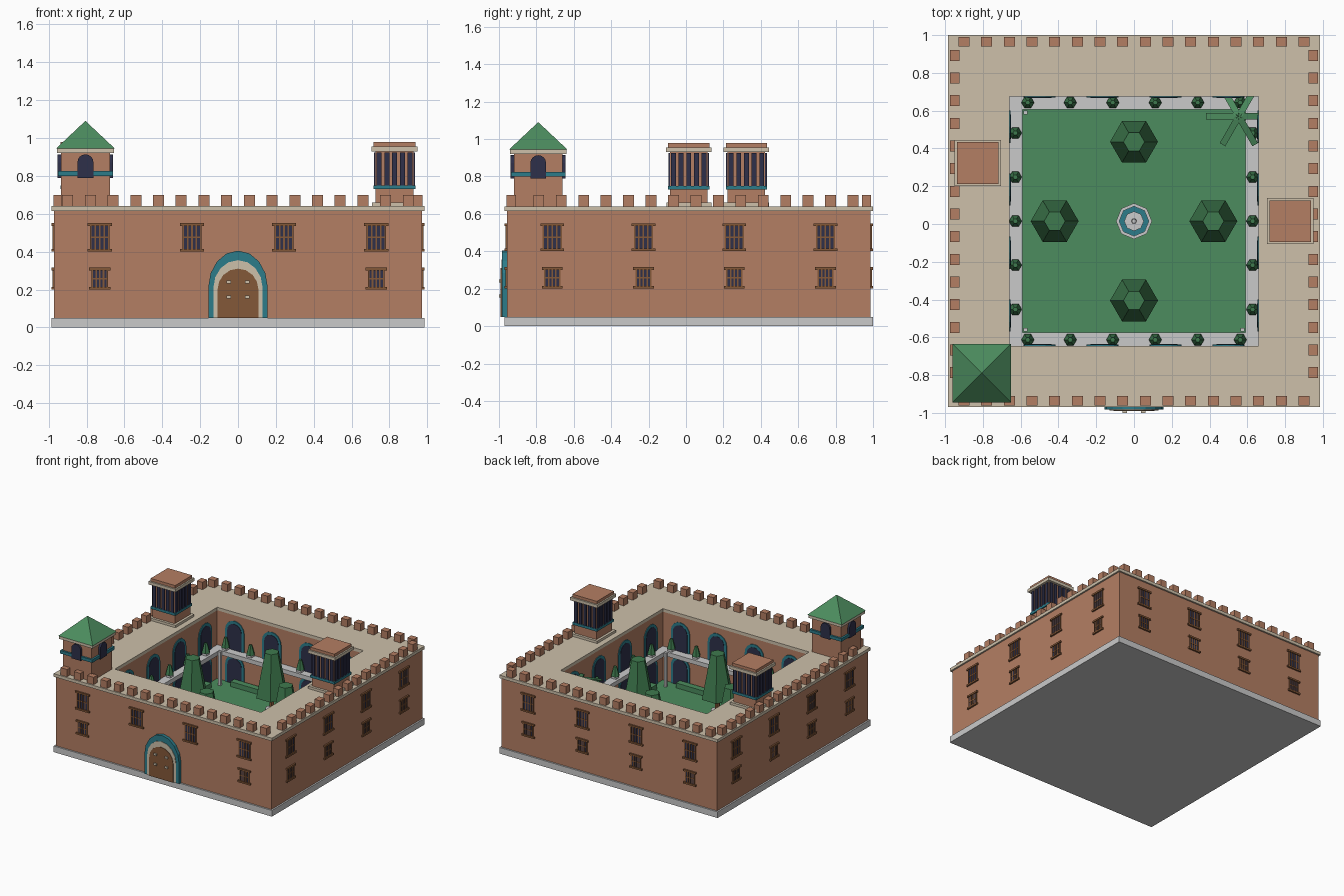
import bpy, bmesh, math
from mathutils import Matrix, Vector

if "Cube" in bpy.data.objects:
    bpy.data.objects.remove(bpy.data.objects["Cube"])

CY = 0.015                                   # the door studs stick out, so the building sits slightly back


def material(name, r, g, b):
    m = bpy.data.materials.new(name)
    lin = lambda c: ((c / 255 + 0.055) / 1.055) ** 2.4
    m.diffuse_color = (lin(r), lin(g), lin(b), 1)
    m.use_nodes = True
    m.node_tree.nodes["Principled BSDF"].inputs["Base Color"].default_value = m.diffuse_color
    return m


BRICK = material("terracotta", 180, 126, 99)
TAN = material("tan stone", 205, 192, 170)
GREY = material("pale grey stone", 202, 202, 202)
GRASS = material("grass green", 76, 140, 94)
LEAF = material("leaf green", 62, 122, 78)
TEAL = material("teal tile", 44, 124, 138)
NAVY = material("dark glass", 46, 48, 74)
WOOD = material("brown wood", 132, 88, 56)


def T(x, y, z=0):
    return Matrix.Translation((x, y, z))


def turn(k):
    return Matrix.Rotation(k * math.pi / 2, 4, 'Z')


class Part:
    """Collects simple solids into one named, single-colour object."""

    def __init__(self, name, mat):
        self.name, self.mat, self.bm = name, mat, bmesh.new()

    def box(self, x0, x1, y0, y1, z0, z1, M=Matrix()):
        S = Matrix.Diagonal((x1 - x0, y1 - y0, z1 - z0, 1))
        bmesh.ops.create_cube(self.bm, size=1, matrix=M @ T((x0 + x1) / 2, (y0 + y1) / 2, (z0 + z1) / 2) @ S)

    def block(self, half, z0, z1, M=Matrix()):
        self.box(-half, half, -half, half, z0, z1, M)

    def loft(self, rings, n, M=Matrix(), rot=0.0):
        """n-sided stack of (radius, z) rings, capped at both ends."""
        loops = []
        for r, z in rings:
            loops.append([self.bm.verts.new(M @ Vector((r * math.cos(rot + 2 * math.pi * i / n),
                          r * math.sin(rot + 2 * math.pi * i / n), z))) for i in range(n)])
        for a, b in zip(loops, loops[1:]):
            for i in range(n):
                j = (i + 1) % n
                self.bm.faces.new((a[i], a[j], b[j], b[i]))
        self.bm.faces.new(loops[0])
        self.bm.faces.new(loops[-1])

    def frame(self, outer, inner, z0, z1):
        """Square ring."""
        c = [(-1, -1), (1, -1), (1, 1), (-1, 1)]
        L = [[self.bm.verts.new((h * x, h * y, z)) for x, y in c]
             for h, z in ((outer, z0), (outer, z1), (inner, z1), (inner, z0))]
        for a, b in zip(L, L[1:] + L[:1]):
            for i in range(4):
                j = (i + 1) % 4
                self.bm.faces.new((a[i], a[j], b[j], b[i]))

    def arch(self, half, z0, spring, rise, y_back, y_front, M=Matrix(), n=8):
        """Arched plate facing -y."""
        pts = [(-half, z0), (half, z0)]
        pts += [(half * math.cos(math.pi * i / n), spring + rise * math.sin(math.pi * i / n)) for i in range(n + 1)]
        a = [self.bm.verts.new(M @ Vector((x, y_front, z))) for x, z in pts]
        b = [self.bm.verts.new(M @ Vector((x, y_back, z))) for x, z in pts]
        self.bm.faces.new(a)
        self.bm.faces.new(b)
        for i in range(len(pts)):
            j = (i + 1) % len(pts)
            self.bm.faces.new((a[i], a[j], b[j], b[i]))

    def done(self):
        bmesh.ops.recalc_face_normals(self.bm, faces=self.bm.faces)
        me = bpy.data.meshes.new(self.name)
        self.bm.to_mesh(me)
        self.bm.free()
        me.materials.append(self.mat)
        ob = bpy.data.objects.new(self.name, me)
        ob.location.y = CY
        bpy.context.collection.objects.link(ob)


parts = []


def part(name, mat):
    parts.append(Part(name, mat))
    return parts[-1]


# Main building
W, COURT = 0.972, 0.66
part("plinth", GREY).block(0.985, 0, 0.05)
part("walls", BRICK).frame(W, COURT, 0.05, 0.615)
part("roof_terrace", TAN).frame(0.985, COURT, 0.615, 0.64)

# Battlements
mer = part("battlements", BRICK)
for s in (-1, 1):
    for i in range(16):
        mer.box(-0.029, 0.029, -0.025, 0.025, 0.64, 0.70, T(-0.9 + 0.12 * i, s * 0.95))
    for i in range(15):
        mer.box(-0.025, 0.025, -0.029, 0.029, 0.64, 0.70, T(s * 0.95, -0.802 + 0.12 * i))

# Outer windows: glass, bars, lintel and sill
glass, bars = part("window_glass", NAVY), part("window_bars", WOOD)


def window(M, w, z0, z1):
    glass.box(-w, w, -W - 0.004, -W, z0, z1, M)
    for z, h in ((z0, 0.007), (z1, 0.007)):
        bars.box(-w - 0.014, w + 0.014, -W - 0.013, -W, z - h, z + h, M)
    for i in range(-2, 3):
        x = i * (w - 0.003) / 2
        bars.box(x - 0.004, x + 0.004, -W - 0.008, -W, z0, z1, M)
    zm = (z0 + z1) / 2
    bars.box(-w, w, -W - 0.007, -W, zm - 0.004, zm + 0.004, M)


for k in range(4):
    for x in (-0.73, -0.243, 0.243, 0.73):
        window(turn(k) @ T(x, 0), 0.05, 0.408, 0.543)
        if k or abs(x) > 0.5:
            window(turn(k) @ T(x, 0), 0.042, 0.207, 0.308)

# Entrance
part("gate_tile_arch", TEAL).arch(0.157, 0.05, 0.21, 0.195, -W, -0.998)
part("gate_stone_arch", TAN).arch(0.13, 0.05, 0.21, 0.145, -W, -1.002)
part("gate_door", WOOD).arch(0.108, 0.05, 0.20, 0.11, -W, -1.006)
stud = part("gate_studs", TAN)
for x in (-0.05, 0.05):
    for z in (0.16, 0.24):
        stud.box(x - 0.012, x + 0.012, -1.015, -1.0, z - 0.008, z + 0.008)

# Courtyard lawn, gallery, arcades and hedges
part("lawn", GRASS).block(COURT, 0.05, 0.06)
part("gallery_floor", GREY).frame(COURT, 0.59, 0.30, 0.335)
posts = part("gallery_posts", GREY)
tile, void, hedge = part("arcade_tile", TEAL), part("arcade_openings", NAVY), part("hedges", GRASS)
for k in range(4):
    M = turn(k)
    posts.box(0.565, 0.585, 0.565, 0.585, 0.06, 0.335, M)
    hedge.box(-0.5, 0.5, 0.60, 0.65, 0.06, 0.10, M)
    for x in (-0.5, -0.167, 0.167, 0.5):
        for z0, sp in ((0.335, 0.485), (0.06, 0.205)):
            A = M @ T(x, 0)
            tile.arch(0.085, z0, sp, 0.085, COURT, COURT - 0.006, A)
            void.arch(0.064, z0, sp, 0.062, COURT, COURT - 0.009, A)

# Potted shrubs on the gallery
shrub, pot = part("gallery_shrubs", LEAF), part("shrub_pots", GREY)
spots = [(x, s * 0.628) for s in (-1, 1) for x in (-0.5625, -0.3375, -0.1125, 0.1125, 0.3375, 0.5625)]
spots += [(s * 0.628, y) for s in (-1, 1) for y in (-0.467, -0.233, 0, 0.233, 0.467)]
for x, y in spots:
    pot.box(-0.02, 0.02, -0.02, 0.02, 0.335, 0.358, T(x, y))
    shrub.loft([(0.034, 0.355), (0.013, 0.43)], 6, T(x, y))

# Courtyard trees
crown, trunk, tub = part("tree_crowns", LEAF), part("tree_trunks", WOOD), part("tree_tubs", GREY)
for k in range(4):
    M = T(*(turn(k) @ Vector((0.42, 0, 0))).xy)
    crown.loft([(0.127, 0.19), (0.056, 0.545)], 6, M)
    trunk.loft([(0.02, 0.06), (0.02, 0.2)], 6, M)
    tub.loft([(0.045, 0.06), (0.05, 0.085)], 8, M)

# Palm in the back right corner
P = T(0.555, 0.555)
part("palm_trunk", WOOD).loft([(0.022, 0.06), (0.014, 0.57)], 6, P)
frond = part("palm_fronds", GRASS)
for i in range(6):
    M = P @ T(0, 0, 0.57) @ Matrix.Rotation(i * math.pi / 3, 4, 'Z') @ Matrix.Rotation(0.3, 4, 'Y')
    frond.box(0.0, 0.18, -0.017, 0.017, -0.004, 0.004, M)

# Fountain
part("fountain_basin", GREY).loft([(0.095, 0.06), (0.095, 0.11), (0.078, 0.11), (0.078, 0.095)], 8)
part("fountain_water", TEAL).loft([(0.078, 0.09), (0.078, 0.1)], 8)
part("fountain_bowl", GREY).loft([(0.02, 0.09), (0.02, 0.15), (0.052, 0.175), (0.052, 0.185),
                                  (0.014, 0.186), (0.012, 0.22)], 8)

# Bell tower with pyramid roof
B = T(-0.806, -0.805)
part("bell_tower", BRICK).block(0.13, 0.63, 0.925, B)
part("bell_tower_band", TEAL).block(0.145, 0.80, 0.825, B)
part("bell_tower_cornice", TAN).block(0.15, 0.92, 0.945, B)
part("bell_tower_roof", GRASS).loft([(0.155 * math.sqrt(2), 0.945), (0.001, 1.09)], 4, B, math.pi / 4)
bell = part("bell_tower_openings", NAVY)
for k in range(4):
    bell.arch(0.042, 0.79, 0.872, 0.042, -0.13, -0.147, B @ turn(k))

# Two lookout towers with slotted sides
for side, x, y in (("right", 0.827, 0), ("left", -0.827, 0.308)):
    M = T(x, y)
    part(side + "_tower_base", TAN).block(0.12, 0.64, 0.66, M)
    part(side + "_tower_body", BRICK).block(0.10, 0.66, 0.935, M)
    part(side + "_tower_band", TEAL).block(0.11, 0.73, 0.75, M)
    part(side + "_tower_cornice", TAN).block(0.122, 0.93, 0.955, M)
    part(side + "_tower_cap", BRICK).block(0.11, 0.955, 0.978, M)
    slot = part(side + "_tower_slots", NAVY)
    for k in range(4):
        for i in range(-2, 3):
            slot.box(i * 0.041 - 0.013, i * 0.041 + 0.013, -0.109, -0.10, 0.75, 0.925, M @ turn(k))

for p in parts:
    p.done()
